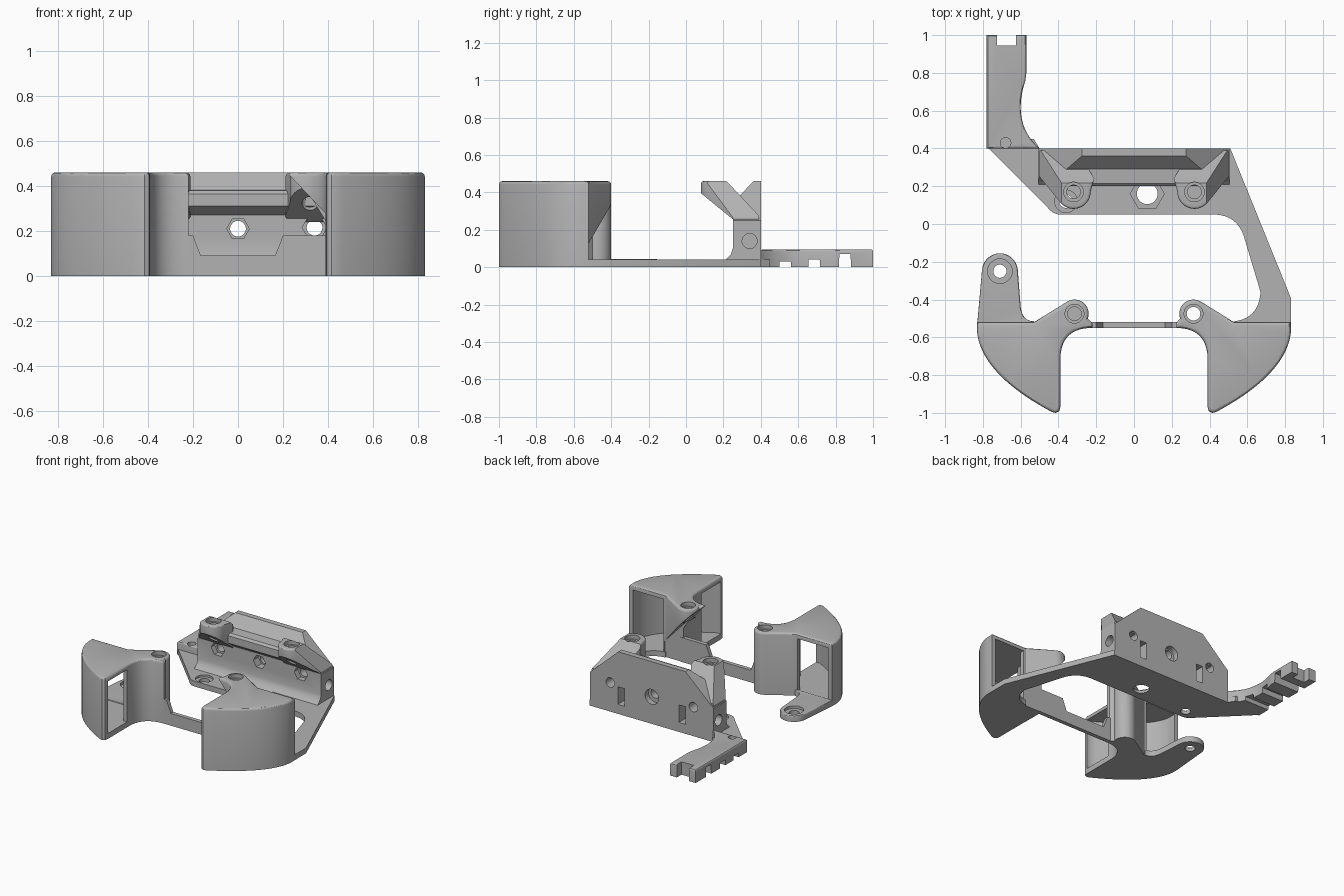
import bpy, bmesh
from math import sin, cos, radians
from mathutils import Vector

cube = bpy.data.objects.get("Cube")
if cube:
    bpy.data.objects.remove(cube, do_unlink=True)

grey = bpy.data.materials.new("plain grey")
grey.use_nodes = True
grey.diffuse_color = (0.45, 0.45, 0.45, 1)
grey.node_tree.nodes["Principled BSDF"].inputs["Base Color"].default_value = (0.45, 0.45, 0.45, 1)
parts = []


def arc(cx, cy, r, a0, a1, n=14):
    steps = [radians(a0 + (a1 - a0) * i / n) for i in range(n + 1)]
    return [(cx + r * cos(a), cy + r * sin(a)) for a in steps]


def circle(cx, cy, r, n=28):
    return arc(cx, cy, r, 0, 360 - 360 / n, n - 1)


def bez(p, c, q, n=14):
    p, c, q = Vector(p), Vector(c), Vector(q)
    ts = [i / n for i in range(n + 1)]
    return [tuple(p * (1 - t) ** 2 + c * (2 * t * (1 - t)) + q * t * t) for t in ts]


def rect(u0, v0, u1, v1):
    return [(u0, v0), (u1, v0), (u1, v1), (u0, v1)]


def flip(pts, s):
    return [(s * u, v) for u, v in pts]


def prism(name, pts, lo, hi, axis="z", round_top=0):
    """Extrude a flat outline along one axis, optionally rounding its upper rim."""
    place = {"z": lambda u, v, h: (u, v, h),
             "x": lambda u, v, h: (h, u, v),
             "y": lambda u, v, h: (u, h, v)}[axis]
    bm = bmesh.new()
    low = [bm.verts.new(place(u, v, lo)) for u, v in pts]
    high = [bm.verts.new(place(u, v, hi)) for u, v in pts]
    bm.faces.new(low)
    top = bm.faces.new(high)
    for i in range(len(pts)):
        j = (i + 1) % len(pts)
        bm.faces.new((low[i], low[j], high[j], high[i]))
    bmesh.ops.recalc_face_normals(bm, faces=bm.faces)
    if round_top:
        bmesh.ops.bevel(bm, geom=list(top.edges), offset=round_top, segments=3,
                        profile=0.5, affect="EDGES", clamp_overlap=False)
    mesh = bpy.data.meshes.new(name)
    bm.to_mesh(mesh)
    bm.free()
    mesh.materials.append(grey)
    ob = bpy.data.objects.new(name, mesh)
    bpy.context.collection.objects.link(ob)
    return ob


def combine(ob, others, operation="DIFFERENCE"):
    """Apply booleans one after another and discard the helpers."""
    for other in others:
        mod = ob.modifiers.new("cut", "BOOLEAN")
        mod.operation, mod.object, mod.solver = operation, other, "EXACT"
        bpy.context.view_layer.update()
        graph = bpy.context.evaluated_depsgraph_get()
        mesh = bpy.data.meshes.new_from_object(ob.evaluated_get(graph))
        ob.modifiers.clear()
        ob.data = mesh
        bpy.data.objects.remove(other, do_unlink=True)
    return ob


def hole(x, y, r, lo, hi, axis="z", n=28):
    return prism("cutter", circle(x, y, r, n), lo, hi, axis)


# Base plate with the swept side link
plate = [(-0.5, 0.4), (0.51, 0.4), (0.83, -0.39), (0.83, -0.53), (0.53, -0.53)]
plate += bez((0.53, -0.515), (0.66, -0.5), (0.67, -0.36))
plate += bez((0.58, -0.06), (0.54, 0.05), (0.42, 0.05))
plate += bez((-0.39, 0.05), (-0.43, 0.05), (-0.46, 0.09), 5) + [(-0.78, 0.41), (-0.78, 0.45), (-0.53, 0.45)]
base = prism("base_plate", plate, 0, 0.04)
parts.append(combine(base, [hole(0.07, 0.16, 0.055, -0.1, 0.1), hole(0.07, 0.16, 0.09, 0.02, 0.1, n=6),
                            hole(-0.36, 0.12, 0.035, -0.1, 0.1), hole(-0.36, 0.12, 0.06, 0.025, 0.1)]))

# Rear arm with a forked tip and notched underside
arm = [(-0.78, 0.4), (-0.78, 1), (-0.57, 1), (-0.57, 0.8)]
arm += bez((-0.575, 0.76), (-0.65, 0.53), (-0.5, 0.4))
rear_arm = prism("rear_arm", arm, 0, 0.095, round_top=0.012)
cuts = [prism("cutter", rect(-0.725, 0.945, -0.625, 1.1), -0.1, 0.2)]
for y, top in ((0.53, 0.03), (0.685, 0.04), (0.85, 0.07)):
    cuts.append(prism("cutter", [(y - 0.035, -0.1), (y + 0.035, -0.1), (y + 0.03, top), (y - 0.03, top)],
                      -0.9, -0.4, "x"))
cuts.append(hole(-0.68, 0.43, 0.028, 0.05, 0.2))
parts.append(combine(rear_arm, cuts))

# Mounting wall: side profile trimmed to a chamfered outline
side = [(0.2, 0.03), (0.22, 0.05), (0.24, 0.07), (0.25, 0.1), (0.25, 0.27), (0.2, 0.31), (0.2, 0.365),
        (0.215, 0.38), (0.29, 0.385), (0.36, 0.46), (0.4, 0.46), (0.4, 0)]
wall = prism("mounting_wall", side, -0.505, 0.505, "x")
outline = [(-0.6, -0.1), (0.6, -0.1), (0.505, 0.25), (0.27, 0.465), (-0.27, 0.465), (-0.505, 0.25)]
combine(wall, [prism("trim", outline, 0, 1, "y")], "INTERSECT")


def wall_cutters():
    cuts = [hole(0, 0.21, 0.035, 0, 1, "y"), hole(0, 0.21, 0.05, 0, 0.31, "y", 6),
            hole(0, 0.2, 0.055, 0.36, 1, "y")]
    for s in (-1, 1):
        cuts += [hole(0.34 * s, 0.215, 0.035, 0, 1, "y"), hole(0.34 * s, 0.215, 0.055, 0, 0.29, "y", 6),
                 prism("cutter", rect(0.25 * s - 0.028, 0.07, 0.25 * s + 0.028, 0.2), 0.3, 1, "y"),
                 prism("cutter", circle(0.34, 0.14, 0.04), min(0.3 * s, 0.7 * s), max(0.3 * s, 0.7 * s), "x")]
    return cuts


parts.append(combine(wall, wall_cutters()))

# Overhanging screw shoulders on the wall
for s, label in ((1, "left"), (-1, "right")):
    plan = [(0.3, 0.39), (0.5, 0.39), (0.5, 0.25)] + arc(0.32, 0.17, 0.09, -40, -180) + [(0.21, 0.24)]
    shoulder = prism(label + "_shoulder", flip(plan, s), 0.1, 0.46, round_top=0.012)
    section = [(0.05, 0.42), (0.05, 0.5), (0.18, 0.5), (0.4, 0.265), (0.4, 0.24), (0.27, 0.24)]
    ends = [(0.1, 0.1), (0.1, 0.5), (0.36, 0.5), (0.51, 0.25), (0.51, 0.1)]
    combine(shoulder, [prism("trim", section, -1, 1, "x"), prism("trim", flip(ends, s), 0, 1, "y")], "INTERSECT")
    parts.append(combine(shoulder, [hole(0.32 * s, 0.17, 0.036, 0.2, 1), hole(0.32 * s, 0.17, 0.052, 0.43, 1)]))

# Hollow ducts, each with a screw post on its inner rear corner
shell = [(0.53, -0.52), (0.83, -0.52)] + bez((0.83, -0.58), (0.8, -0.8), (0.435, -0.995), 20)
shell += [(0.415, -1), (0.395, -0.99), (0.39, -0.97)] + bez((0.39, -0.72), (0.39, -0.55), (0.22, -0.55))
shell += [(0.22, -0.525)] + arc(0.315, -0.475, 0.075, 200, 55)
cavity = [(0.8, -0.4), (0.8, -0.58)] + bez((0.8, -0.59), (0.765, -0.78), (0.42, -0.965), 20)
cavity += [(0.3, -0.965), (0.3, -0.74), (0.42, -0.74)] + bez((0.43, -0.72), (0.44, -0.58), (0.55, -0.55), 8)
cavity += [(0.55, -0.4)]
for s, label in ((1, "left"), (-1, "right")):
    duct = prism(label + "_duct", flip(shell, s), 0, 0.46, round_top=0.018)
    cuts = [prism("cutter", flip(cavity, s), 0.04, 0.425),
            hole(0.315 * s, -0.475, 0.036, 0.15, 1), hole(0.315 * s, -0.475, 0.05, 0.43, 1)]
    if s > 0:
        # The left post is undercut at a steep diagonal
        for x, front in ((0.388, -0.73), (0.54, -0.523)):
            under = [(0.1, -0.1), (0.1, 0.584), (x, 0.69 - 1.06 * x), (x, -0.1)]
            cuts.append(prism("cutter", under, front, -0.3, "y"))
    parts.append(combine(duct, cuts))

# Cross bar joining the ducts, dipped in the middle
bar = [(-0.3, 0), (-0.3, 0.18), (-0.2, 0.18), (-0.165, 0.09), (0.165, 0.09), (0.2, 0.18), (0.41, 0.18), (0.41, 0)]
parts.append(prism("cross_bar", bar, -0.55, -0.52, "y"))

# Screw lug behind the right duct
lug = [(-0.83, -0.53)] + arc(-0.71, -0.25, 0.095, 175, 5) + bez((-0.6, -0.44), (-0.59, -0.515), (-0.53, -0.515), 8)
lug += [(-0.53, -0.53)]
parts.append(combine(prism("right_lug", lug, 0, 0.045, round_top=0.006),
                     [hole(-0.71, -0.25, 0.035, -0.1, 0.1), hole(-0.71, -0.25, 0.065, 0.025, 0.1)]))

# Smooth the curves and keep the edges crisp
bpy.ops.object.select_all(action="DESELECT")
for ob in parts:
    ob.select_set(True)
bpy.context.view_layer.objects.active = parts[0]
bpy.ops.object.shade_smooth_by_angle(angle=radians(30))
